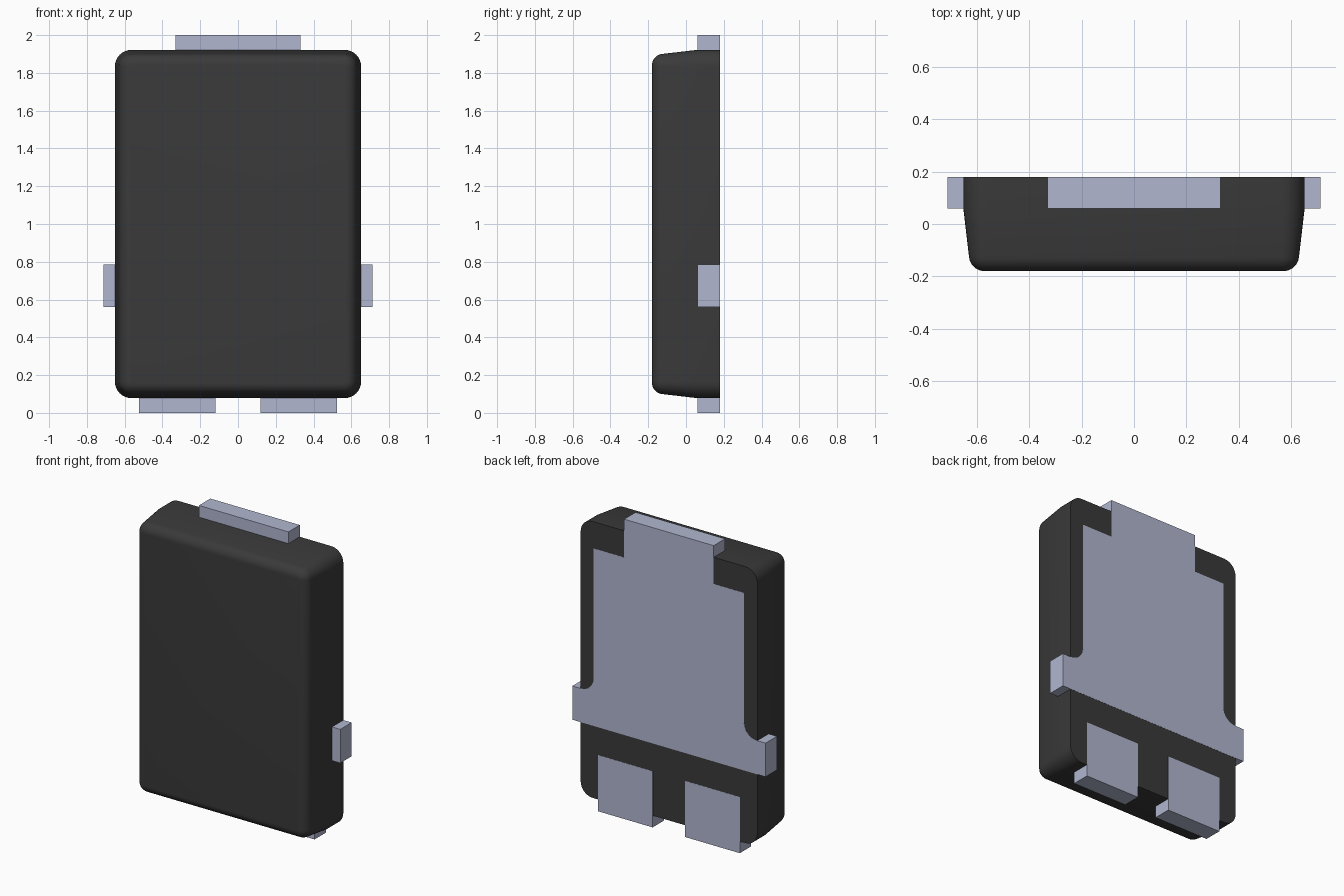
import bpy, bmesh
from math import sin, cos, pi, atan, radians

if "Cube" in bpy.data.objects:
    bpy.data.objects.remove(bpy.data.objects["Cube"])


def finish(bm, name, color):
    bmesh.ops.recalc_face_normals(bm, faces=bm.faces[:])
    mesh = bpy.data.meshes.new(name)
    bm.to_mesh(mesh)
    bm.free()
    obj = bpy.data.objects.new(name, mesh)
    bpy.context.collection.objects.link(obj)
    mat = bpy.data.materials.new(name + "_material")
    mat.diffuse_color = (*color, 1)
    mat.use_nodes = True
    mat.node_tree.nodes["Principled BSDF"].inputs["Base Color"].default_value = mat.diffuse_color
    mesh.materials.append(mat)
    return obj


def plate(name, outline, y0=0.06, y1=0.18):
    """Flat metal plate: XZ outline given thickness along y."""
    bm = bmesh.new()
    face = bm.faces.new([bm.verts.new((x, y0, z)) for x, z in outline])
    ext = bmesh.ops.extrude_face_region(bm, geom=[face], use_keep_orig=True)
    verts = [g for g in ext["geom"] if isinstance(g, bmesh.types.BMVert)]
    bmesh.ops.translate(bm, verts=verts, vec=(0, y1 - y0, 0))
    return finish(bm, name, METAL)


def rounded_rect(hx, hz, r, steps=8):
    pts = []
    for q, (sx, sz) in enumerate([(1, 1), (-1, 1), (-1, -1), (1, -1)]):
        for i in range(steps + 1):
            a = (q + i / steps) * pi / 2
            pts.append((sx * (hx - r) + r * cos(a), 1 + sz * (hz - r) + r * sin(a)))
    return pts


METAL = (0.44, 0.47, 0.63)
PLASTIC = (0.042, 0.042, 0.042)

# Moulded body: straight rim at the back, drafted walls, filleted front
draft, fillet = 0.117, 0.06
a0 = atan(draft)
yc = -0.18 + fillet
y_tangent = yc - fillet * sin(a0)
inset_c = (0.06 - y_tangent) * draft + fillet * cos(a0)
sections = [(0.179, 0), (0.06, 0)]
for i in range(9):
    a = a0 + (pi / 2 - a0) * i / 8
    sections.append((yc - fillet * sin(a), inset_c - fillet * cos(a)))

bm = bmesh.new()
rings = []
for y, d in sections:
    outline = rounded_rect(0.652 - d, 0.922 - d, 0.088 - d)
    rings.append([bm.verts.new((x, y, z)) for x, z in outline])
n = len(rings[0])
for r0, r1 in zip(rings, rings[1:]):
    for i in range(n):
        j = (i + 1) % n
        bm.faces.new((r0[i], r0[j], r1[j], r1[i]))
bm.faces.new(rings[0])
bm.faces.new(rings[-1])
body = finish(bm, "body", PLASTIC)
body.data.shade_smooth()
body.data.set_sharp_from_angle(angle=radians(30))

# Large back pad with side wings and top tab, flush with the back
half = [(0.713, 0.56), (0.713, 0.785)]
for i in range(9):
    a = pi * 1.5 - pi / 2 * i / 8
    half.append((0.65 + 0.095 * cos(a), 0.88 + 0.095 * sin(a)))
half += [(0.555, 1.745), (0.33, 1.745), (0.33, 2.0)]
plate("back_pad", half + [(-x, z) for x, z in reversed(half)])

# Two lower contacts
for s, side in ((-1, "left"), (1, "right")):
    plate(side + "_contact", [(s * 0.12, 0), (s * 0.523, 0), (s * 0.523, 0.375), (s * 0.12, 0.375)])
